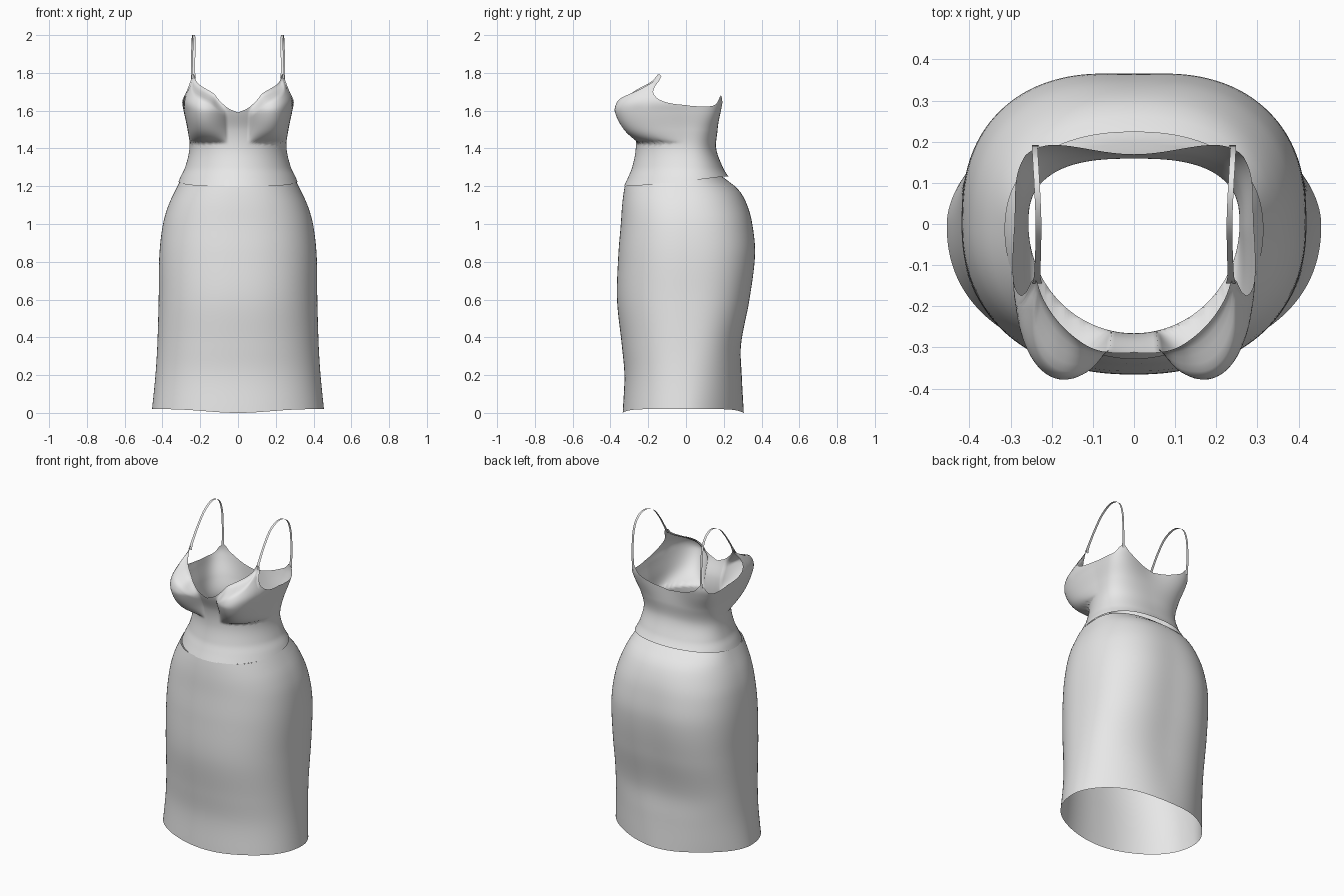
import bpy
import bmesh
from math import sin, cos, radians, exp, pi

COLUMNS = 180

# section tables: z, half width, front depth, back depth, back squareness, back dent
SKIRT = [
    (0.0, .457, .335, .314, 1.8, .008),
    (0.2, .437, .326, .303, 2.1, .008),
    (0.36, .427, .340, .299, 2.4, .008),
    (0.6, .42, .365, .345, 2.55, .01),
    (0.84, .416, .358, .375, 2.5, .01),
    (1.0, .397, .345, .358, 2.4, .007),
    (1.1, .368, .338, .328, 2.3, .004),
    (1.18, .331, .328, .28, 2.3, 0),
    (1.23, .306, .318, .22, 2.2, 0),
    (1.26, .293, .313, .18, 2.2, 0),
]
BODICE = [
    (1.2, .325, .328, .27, 2.2, 0),
    (1.25, .304, .305, .226, 2.3, 0),
    (1.3, .28, .285, .195, 2.4, 0),
    (1.4, .257, .266, .16, 2.6, 0),
    (1.5, .265, .275, .172, 3.2, .005),
    (1.6, .285, .315, .195, 4.5, .025),
    (1.65, .291, .322, .203, 5, .03),
    (1.72, .273, .322, .203, 5, .03),
    (1.8, .262, .32, .2, 5, .03),
]
# upper edge of the bodice: degrees from the front centre, height
NECKLINE = [
    (0, 1.59), (11, 1.615), (20, 1.655), (27, 1.69), (38, 1.715), (50, 1.74),
    (58, 1.765), (62, 1.79), (65, 1.79), (68, 1.76), (72, 1.7), (80, 1.65),
    (90, 1.63), (115, 1.623), (130, 1.632), (138, 1.68), (146, 1.64),
    (160, 1.605), (180, 1.585),
]


def smooth(t):
    t = min(1, max(0, t))
    return t * t * (3 - 2 * t)


def lookup(table, x):
    """Cubic interpolation of every column of a table by its first column."""
    x = min(max(x, table[0][0]), table[-1][0])
    i = max(k for k in range(len(table) - 1) if table[k][0] <= x)
    p, q = table[i], table[i + 1]
    before, after = table[max(i - 1, 0)], table[min(i + 2, len(table) - 1)]
    h = q[0] - p[0]
    t = (x - p[0]) / h
    values = []
    for c in range(1, len(p)):
        m0 = (q[c] - before[c]) / (q[0] - before[0]) * h
        m1 = (after[c] - p[c]) / (after[0] - p[0]) * h
        values.append(p[c] + (q[c] - p[c]) * smooth(t)
                      + m0 * t * (1 - t) ** 2 - m1 * t * t * (1 - t))
    return values


def section(table, a, z, front_power):
    """Point on the body outline at angle a from the front and height z."""
    width, front, back, back_power, dent = lookup(table, z)
    s, c = sin(a), cos(a)
    n = front_power if c > 0 else back_power
    r = (abs(s) ** n + abs(c) ** n) ** (-1 / n)
    x = width * r * s
    if c > 0:
        return x, -front * r * c
    return x, -back * r * c - dent * exp(-(x / .14) ** 2)


def waist_height(a):
    return 1.2 + .052 * smooth(abs(a) / pi * 1.3 - .15)


def skirt_point(a, t):
    bottom = .02 * (1 - cos(a) ** 8)
    z = bottom + (waist_height(a) + .003 - bottom) * t
    return (*section(SKIRT, a, z, 2.25), z)


def cup_bulge(a, z, top):
    """Outward bulge of a cup, full below, sloping above, flat at the neckline."""
    centre = 50 + 60 * max(0, z - 1.6)
    da = min(1, abs(a - centre) / 38)
    if z > 1.59:
        rise = max(0, 1 - ((z - 1.59) / .19) ** 2) ** 1.1
    else:
        rise = max(0, 1 - ((1.59 - z) / .16) ** 3) ** .8
    edge = max(smooth((top - z) / .06), smooth((a - 60) / 10))
    return .14 * (1 - da * da) ** .9 * rise * edge


def bodice_point(a, t):
    degrees = abs(a) * 180 / pi
    bottom = waist_height(a)
    top = lookup(NECKLINE, degrees)[0]
    z = bottom + (top - bottom) * t
    x, y = section(BODICE, a, z, 2)
    bulge = cup_bulge(degrees, z, top)
    side = 1 if a > 0 else -1
    return x + side * bulge * .12, y - bulge, z


def make_object(name, bm, material):
    mesh = bpy.data.meshes.new(name)
    bm.to_mesh(mesh)
    bm.free()
    mesh.shade_smooth()
    mesh.materials.append(material)
    obj = bpy.data.objects.new(name, mesh)
    bpy.context.scene.collection.objects.link(obj)
    return obj


def make_tube(name, point, rows, material):
    """Open cloth tube made of rings of quads."""
    bm = bmesh.new()
    angles = [2 * pi * k / COLUMNS - pi for k in range(COLUMNS)]
    rings = [[bm.verts.new(point(a, r / rows)) for a in angles]
             for r in range(rows + 1)]
    for low, high in zip(rings, rings[1:]):
        for k in range(COLUMNS):
            j = (k + 1) % COLUMNS
            bm.faces.new((low[k], low[j], high[j], high[k]))
    make_object(name, bm, material)


def make_straps(material):
    """Flat ribbon over the shoulder, mirrored to the other side."""
    # step, x, y, z, half width
    path = [
        (0, .235, -.145, 1.77, .012), (1, .235, -.125, 1.81, .008),
        (2, .233, -.065, 1.9, .007), (3, .232, 0, 1.97, .007),
        (4, .235, .08, 2.0, .007), (5, .239, .15, 1.97, .007),
        (6, .241, .184, 1.89, .007), (7, .241, .192, 1.76, .007),
        (8, .238, .188, 1.655, .009),
    ]
    bm = bmesh.new()
    previous = None
    for k in range(65):
        x, y, z, half = lookup(path, k / 8)
        pair = [bm.verts.new((x + s * half, y, z)) for s in (-1, 1)]
        if previous:
            bm.faces.new((previous[0], previous[1], pair[1], pair[0]))
        previous = pair
    straps = make_object("shoulder_straps", bm, material)
    straps.modifiers.new("Mirror", 'MIRROR').use_axis[0] = True


cube = bpy.data.objects.get("Cube")
if cube:
    bpy.data.objects.remove(cube, do_unlink=True)

grey = bpy.data.materials.new("light grey cloth")
grey.use_nodes = True
colour = (.8, .8, .8, 1)
grey.diffuse_color = colour
grey.node_tree.nodes["Principled BSDF"].inputs["Base Color"].default_value = colour

make_tube("skirt", skirt_point, 44, grey)
make_tube("bodice", bodice_point, 48, grey)
make_straps(grey)
